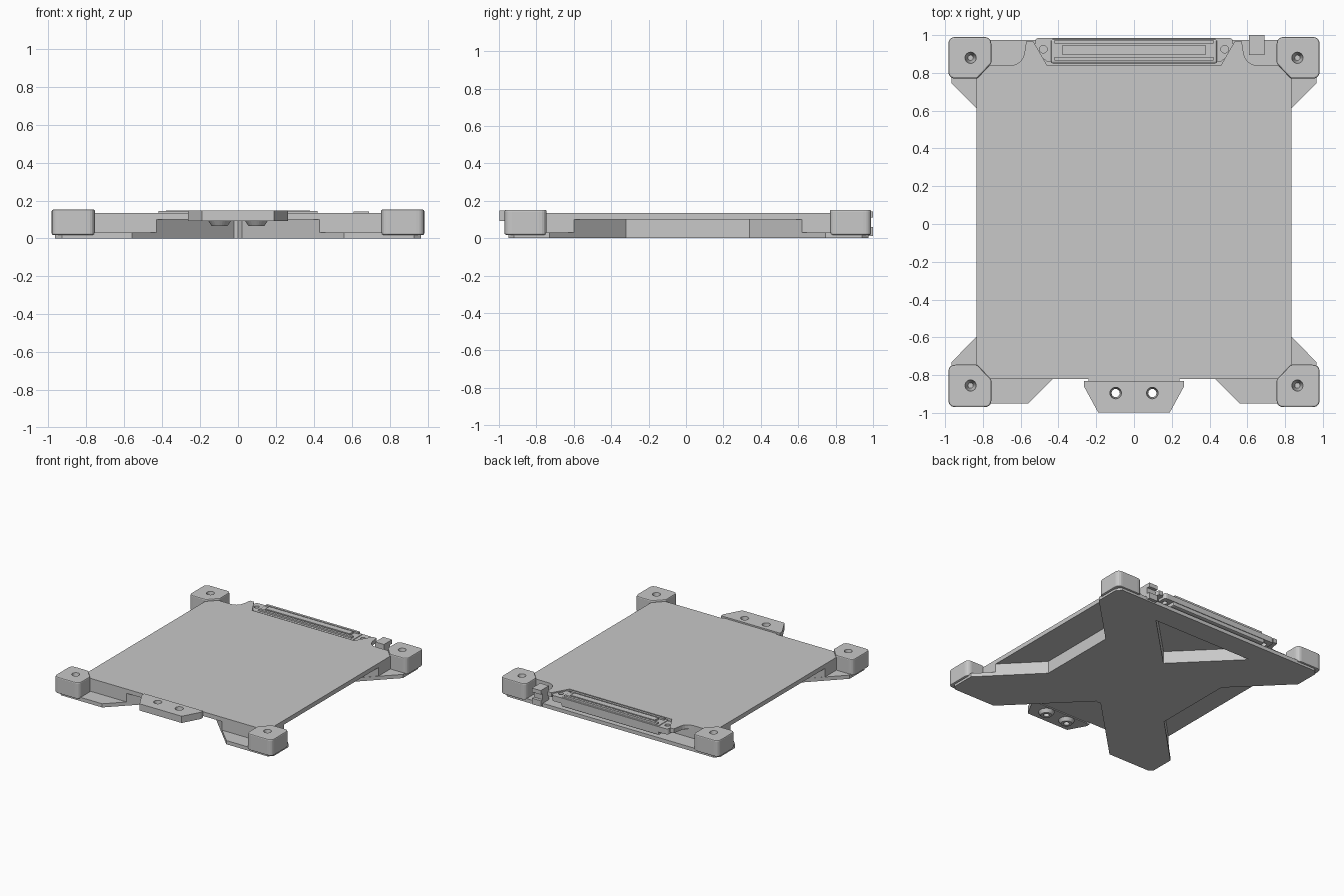
import bpy, bmesh, math
from mathutils import Vector

cube = bpy.data.objects.get("Cube")
if cube:
    bpy.data.objects.remove(cube, do_unlink=True)

GREY = (0.58, 0.58, 0.58, 1)
grey = bpy.data.materials.new("neutral grey")
grey.use_nodes = True
grey.diffuse_color = GREY
grey.node_tree.nodes["Principled BSDF"].inputs["Base Color"].default_value = GREY


def finish(name, bm):
    bmesh.ops.recalc_face_normals(bm, faces=bm.faces)
    me = bpy.data.meshes.new(name)
    bm.to_mesh(me)
    bm.free()
    me.materials.append(grey)
    ob = bpy.data.objects.new(name, me)
    bpy.context.collection.objects.link(ob)
    return ob


def prism(name, outline, z0, z1, half=False, bevel=0):
    """Extrude an outline; a half outline is mirrored across x = 0."""
    bm = bmesh.new()
    face = bm.faces.new([bm.verts.new((x, y, z0)) for x, y in outline])
    up = bmesh.ops.extrude_face_region(bm, geom=[face])["geom"]
    for v in up:
        if isinstance(v, bmesh.types.BMVert):
            v.co.z = z1
    bmesh.ops.recalc_face_normals(bm, faces=bm.faces)
    if half:
        seam = [f for f in bm.faces if all(abs(v.co.x) < 1e-5 for v in f.verts)]
        bmesh.ops.delete(bm, geom=seam, context='FACES_ONLY')
    ob = finish(name, bm)
    if half:
        ob.modifiers.new("mirror", 'MIRROR')
    if bevel:
        m = ob.modifiers.new("bevel", 'BEVEL')
        m.width, m.segments, m.limit_method = bevel, 2, 'ANGLE'
    return ob


def box(name, x0, x1, y0, y1, z0, z1, bevel=0):
    return prism(name, [(x0, y0), (x1, y0), (x1, y1), (x0, y1)], z0, z1, bevel=bevel)


def cone(name, x, y, z0, z1, r0, r1):
    bm = bmesh.new()
    bmesh.ops.create_cone(bm, cap_ends=True, segments=24, radius1=r0, radius2=r1, depth=z1 - z0)
    bmesh.ops.translate(bm, vec=(x, y, (z0 + z1) / 2), verts=bm.verts)
    return finish(name, bm)


def drill(ob, x, y, z0, z1, r0, r1):
    cutter = cone(ob.name + "_hole_cutter", x, y, z0, z1, r0, r1)
    cutter.hide_render = True
    cutter.hide_viewport = True
    cutter.display_type = 'WIRE'
    m = ob.modifiers.new("hole", 'BOOLEAN')
    m.operation, m.object, m.solver = 'DIFFERENCE', cutter, 'EXACT'


def rounded(points, radius, which):
    """Replace the chosen outline corners with short arcs."""
    out = []
    for i, p in enumerate(points):
        if i not in which:
            out.append(p)
            continue
        c = Vector(p)
        a = c + (Vector(points[i - 1]) - c).normalized() * radius
        b = c + (Vector(points[(i + 1) % len(points)]) - c).normalized() * radius
        for k in range(6):
            t = k / 5
            out.append(tuple(a * (1 - t) ** 2 + c * 2 * t * (1 - t) + b * t * t))
    return out


# Cross-shaped base flange, with a triangular window near the back bar
window = [(0, 0.79), (0.45, 0.79), (0, 0.34)]
prism("base_flange", [(0, -0.42), (0.02, -0.41), (0.43, -0.82), (0.56, -0.95),
                      (0.93, -0.95), (0.965, -0.92), (0.965, -0.73), (0.56, -0.32),
                      (0.56, 0.34), (0.965, 0.745), (0.965, 0.94), (0.93, 0.975),
                      (0, 0.975)] + window, 0, 0.03, half=True)

# Cross-shaped raised core under the plate
prism("cross_core", [(0, -0.42), (0.02, -0.41), (0.43, -0.82), (0.835, -0.82),
                     (0.835, -0.6), (0.56, -0.32), (0.56, 0.34), (0.835, 0.62),
                     (0.835, 0.84), (0, 0.84)] + window, 0.03, 0.1, half=True)

# Main plate, notched around the rear corners and the connector
plate = [(0, -0.82), (0.835, -0.82), (0.835, 0.84), (0.59, 0.84),
         (0.57, 0.97), (0.535, 0.97), (0.46, 0.84), (0, 0.84)]
prism("main_plate", rounded(plate, 0.07, [3]), 0.1, 0.135, half=True)

# Corner posts with screw holes
for side, sx in (("left", 1), ("right", -1)):
    for end, sy, inner, outer, hole in (("front", -1, 0.745, 0.97, 0.855),
                                        ("rear", 1, 0.77, 0.99, 0.88)):
        pts = [(0.755, outer), (0.755, inner + 0.08), (0.83, inner),
               (0.983, inner), (0.983, outer)]
        pts = rounded(pts, 0.04, [0, 3, 4])
        post = prism(f"{end}_{side}_post", [(sx * x, sy * y) for x, y in pts],
                     0.018, 0.152, bevel=0.008)
        drill(post, sx * 0.865, sy * hole, 0.06, 0.153, 0.014, 0.03)

# Front mounting tab with two flared bosses
tab = prism("mounting_tab", [(-0.19, -0.997), (0.19, -0.997), (0.265, -0.86),
                             (0.265, -0.83), (-0.265, -0.83), (-0.265, -0.86)], 0.092, 0.147)
box("tab_root", -0.24, 0.24, -0.84, -0.8, 0.1, 0.135)
for side, x in (("left", 0.097), ("right", -0.097)):
    drill(tab, x, -0.895, 0.05, 0.16, 0.02, 0.032)
    boss = cone(f"{side}_tab_boss", x, -0.895, 0.066, 0.0925, 0.042, 0.06)
    drill(boss, x, -0.895, 0.05, 0.16, 0.02, 0.032)

# Rear connector: eared base, housing, rim and tongue
ears = prism("connector_ears", rounded([(0, 0.86), (0.43, 0.86), (0.46, 0.86), (0.525, 0.91),
                                        (0.525, 0.985), (0, 0.985)], 0.025, [4]),
             0.08, 0.125, half=True)
for x in (-0.48, 0.48):
    drill(ears, x, 0.925, 0.07, 0.13, 0.02, 0.02)
box("connector_housing", -0.44, 0.44, 0.85, 0.98, 0.05, 0.132, bevel=0.01)
for name, y0, y1 in (("front", 0.865, 0.885), ("rear", 0.955, 0.975)):
    box(f"connector_{name}_rim", -0.42, 0.42, y0, y1, 0.12, 0.145)
box("connector_tongue", -0.38, 0.38, 0.897, 0.945, 0.12, 0.147)

# Rear latch clip
box("latch_post", 0.61, 0.69, 0.895, 0.975, 0.03, 0.143)
box("latch_foot", 0.61, 0.69, 0.94, 1.0, 0.012, 0.06)
box("latch_lip", 0.61, 0.69, 0.94, 1.0, 0.11, 0.143)
